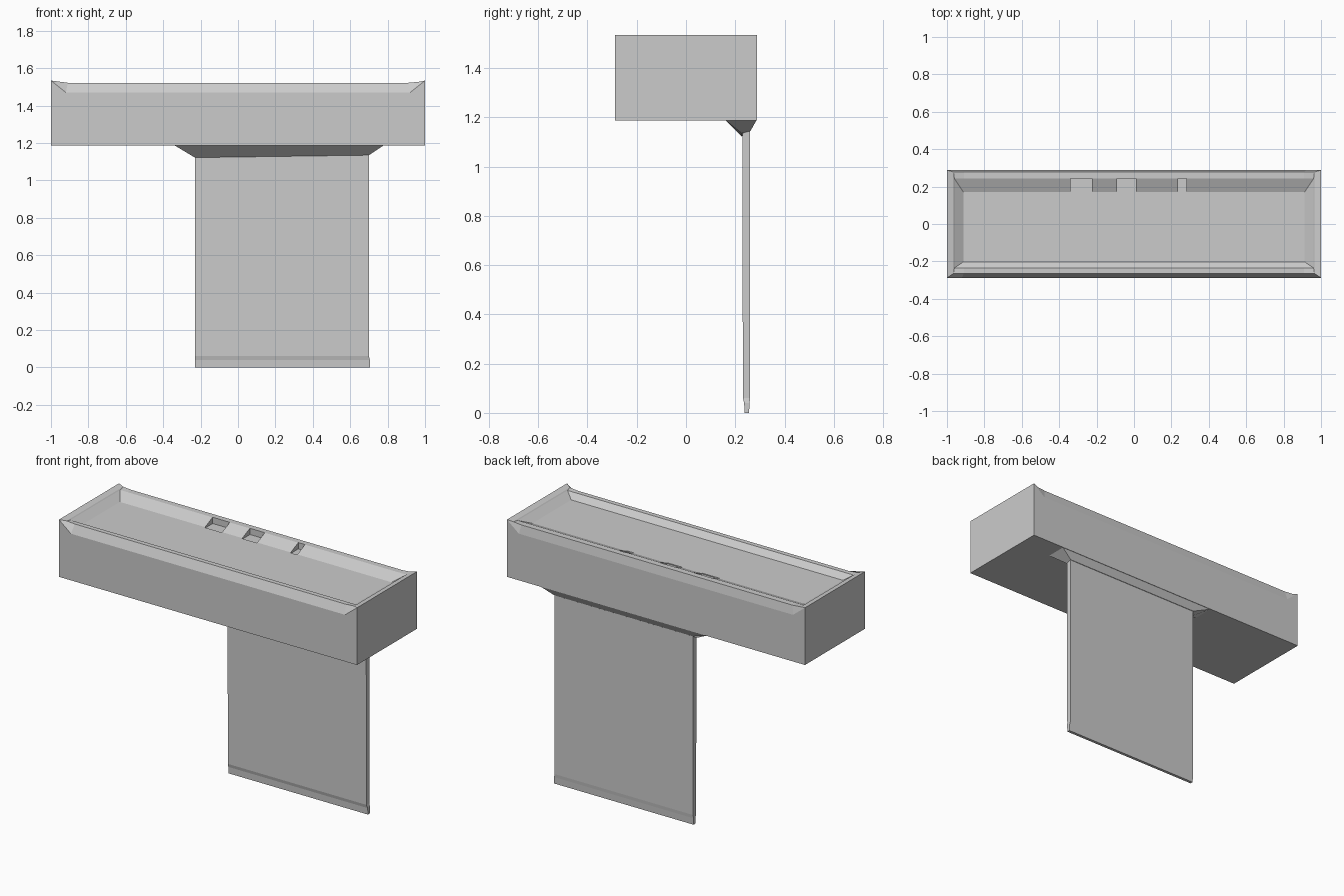
import bpy, bmesh

if "Cube" in bpy.data.objects:
    bpy.data.objects.remove(bpy.data.objects["Cube"])


def loft(name, rings, cap_start=True, cap_end=True):
    """Skin a stack of equal-length closed rings into a flat-faced solid."""
    bm = bmesh.new()
    loops = [[bm.verts.new(p) for p in ring] for ring in rings]
    n = len(loops[0])
    for a, b in zip(loops, loops[1:]):
        for i in range(n):
            j = (i + 1) % n
            bm.faces.new((a[i], a[j], b[j], b[i]))
    if cap_start:
        bm.faces.new(loops[0][::-1])
    if cap_end:
        bm.faces.new(loops[-1])
    bmesh.ops.recalc_face_normals(bm, faces=bm.faces)
    me = bpy.data.meshes.new(name)
    bm.to_mesh(me)
    bm.free()
    ob = bpy.data.objects.new(name, me)
    bpy.context.collection.objects.link(ob)
    return ob


def rect(x0, x1, y0, y1, z):
    return [(x0, y0, z), (x1, y0, z), (x1, y1, z), (x0, y1, z)]


def corner_ring(x, y0, y1, zc, xs, ys0, ys1, zs):
    """Rectangle whose long sides carry an extra point near each corner."""
    return [(-x, y0, zc), (-xs, ys0, zs), (xs, ys0, zs), (x, y0, zc),
            (x, y1, zc), (xs, ys1, zs), (-xs, ys1, zs), (-x, y1, zc)]


# Header box: raised corners, chamfered long rims, shallow tray on top
header = loft("header_box", [
    corner_ring(1, -.288, .288, 1.187, .92, -.288, .288, 1.187),
    corner_ring(1, -.288, .288, 1.534, .92, -.288, .288, 1.47),
    corner_ring(.965, -.265, .278, 1.527, .91, -.264, .278, 1.522),
    corner_ring(.96, -.235, .242, 1.522, .91, -.235, .242, 1.522),
    corner_ring(.912, -.202, .17, 1.49, .88, -.202, .17, 1.49),
])

# Notches along the rear slope of the tray
for x0, x1 in ((-.34, -.225), (-.09, .01), (.235, .28)):
    cutter = loft("notch_cutter", [rect(x0, x1, .165, .243, 1.484),
                                   rect(x0, x1, .165, .243, 1.6)])
    cutter.hide_render = True
    mod = header.modifiers.new("notch", 'BOOLEAN')
    mod.operation = 'DIFFERENCE'
    mod.solver = 'EXACT'
    mod.object = cutter
    bpy.context.view_layer.objects.active = header
    bpy.ops.object.modifier_apply(modifier=mod.name)
    bpy.data.objects.remove(cutter)

# Tapered bracket between the header and the panel
loft("bracket", [
    rect(-.34, .78, .16, .286, 1.188),
    [(-.23, .226, 1.122), (.70, .226, 1.135),
     (.70, .262, 1.145), (-.23, .262, 1.145)],
])

# Thin hanging panel with a narrowed foot
loft("panel", [
    rect(-.23, .705, .238, .256, 0),
    rect(-.23, .705, .236, .258, .04),
    rect(-.23, .70, .231, .26, .06),
    rect(-.23, .70, .229, .26, 1.16),
])
